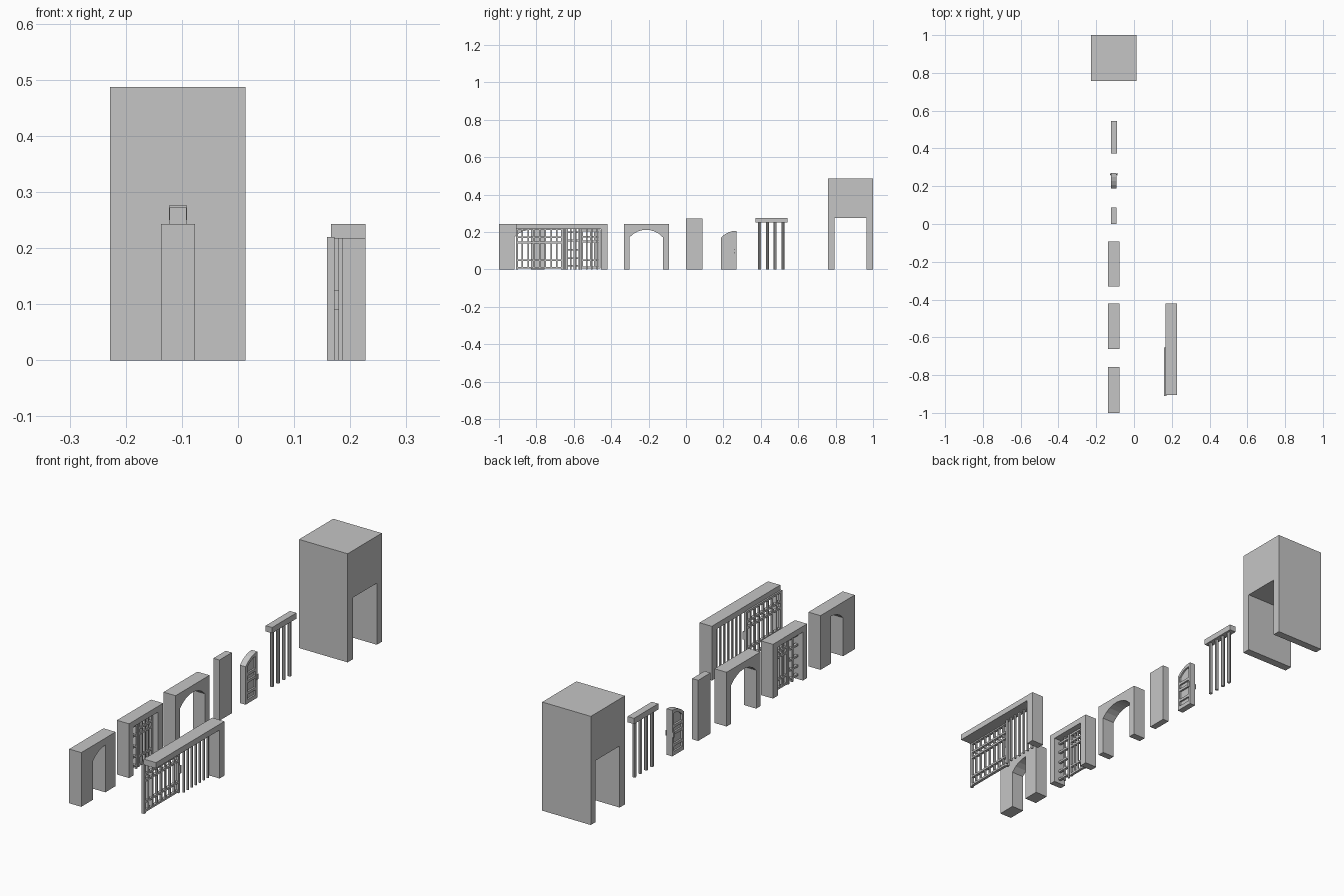
import bpy, bmesh, math
from mathutils import Vector

cube = bpy.data.objects.get("Cube")
if cube:
    bpy.data.objects.remove(cube)

grey = bpy.data.materials.new("plain_grey")
grey.use_nodes = True
COLOUR = (0.56, 0.56, 0.56, 1)
grey.diffuse_color = COLOUR
grey.node_tree.nodes["Principled BSDF"].inputs["Base Color"].default_value = COLOUR


def finish(name, bm):
    bmesh.ops.recalc_face_normals(bm, faces=bm.faces)
    mesh = bpy.data.meshes.new(name)
    bm.to_mesh(mesh)
    bm.free()
    mesh.materials.append(grey)
    ob = bpy.data.objects.new(name, mesh)
    bpy.context.collection.objects.link(ob)
    return ob


def add_slab(bm, x0, x1, outline):
    """Extrude a (y, z) outline along x."""
    face = bm.faces.new([bm.verts.new((x0, y, z)) for y, z in outline])
    out = bmesh.ops.extrude_face_region(bm, geom=[face])
    verts = [g for g in out["geom"] if isinstance(g, bmesh.types.BMVert)]
    bmesh.ops.translate(bm, verts=verts, vec=Vector((x1 - x0, 0, 0)))


def add_box(bm, x0, x1, y0, y1, z0, z1):
    add_slab(bm, x0, x1, [(y0, z0), (y1, z0), (y1, z1), (y0, z1)])


def slab(name, x0, x1, outline):
    bm = bmesh.new()
    add_slab(bm, x0, x1, outline)
    return finish(name, bm)


def boxes(name, *dims):
    bm = bmesh.new()
    for d in dims:
        add_box(bm, *d)
    return finish(name, bm)


def half_arch(y0, width, spring, rise, steps=4):
    """Points rising from the springing at y0 to the crown at y0 + width."""
    radius = (width ** 2 + rise ** 2) / (2 * rise)
    pts = []
    for i in range(steps + 1):
        d = width * (1 - i / steps)
        drop = radius - math.sqrt(radius ** 2 - d * d)
        pts.append((y0 + width - d, spring + rise - drop))
    return pts


def portal(name, x0, x1, y0, y1, top, opening):
    """Wall with an opening that reaches the ground; opening runs from -y to +y."""
    a, b = opening[0][0], opening[-1][0]
    slab(name, x0, x1, [(y0, 0), (a, 0)] + opening + [(b, 0), (y1, 0), (y1, top), (y0, top)])


def bar_row(name, x0, x1, y0, y1, count, half, z0, z1):
    step = (y1 - y0) / (count - 1)
    boxes(name, *[(x0, x1, y0 + i * step - half, y0 + i * step + half, z0, z1)
                  for i in range(count)])


WALL = (-0.137, -0.077)
HIGH = 0.243
SPRING, RISE = 0.172, 0.04

# Tall block with a square passage
portal("tower_block", -0.228, 0.013, 0.758, 1.0, 0.487, [(0.795, 0.276), (0.965, 0.276)])

# Beam carried by four slim columns
boxes("column_beam", (-0.123, -0.091, 0.372, 0.544, 0.25, 0.276))
for i in range(4):
    bm = bmesh.new()
    bmesh.ops.create_cone(bm, cap_ends=True, segments=8, radius1=0.008, radius2=0.008, depth=0.25)
    bmesh.ops.translate(bm, verts=bm.verts, vec=(-0.107, 0.394 + i * 0.0415, 0.125))
    finish(f"column_{i + 1}", bm)

# Plain wall section
boxes("plain_wall", (-0.122, -0.092, 0, 0.088, 0, 0.272))

# Door leaf with a half arched top: thin core, raised frame, handles
D0, DW = 0.187, 0.083
top_edge = half_arch(D0, DW, 0.17, 0.037)
slab("door_core", -0.113, -0.101, [(D0 + DW, 0), (D0, 0)] + top_edge)
bm = bmesh.new()
DX = (-0.121, -0.093)
edge = 0.012
inner = half_arch(D0 + edge, DW - 2 * edge, 0.162, 0.028)
outer = half_arch(D0, DW, 0.17, 0.037)
add_slab(bm, *DX, [(D0 + edge, 0), (D0, 0)] + outer + [(D0 + DW, 0), (D0 + DW - edge, 0)] + inner[::-1])
for z0, z1 in ((0, 0.018), (0.04, 0.052), (0.092, 0.104), (0.124, 0.136)):
    add_box(bm, *DX, D0 + edge, D0 + DW - edge, z0, z1)
finish("door_frame", bm)
boxes("door_handles", (-0.127, -0.087, D0 + DW - 0.01, D0 + DW - 0.004, 0.095, 0.105),
      (-0.127, -0.124, D0 + DW - 0.012, D0 + DW + 0.001, 0.085, 0.108),
      (-0.09, -0.087, D0 + DW - 0.012, D0 + DW + 0.001, 0.085, 0.108))

# Wide arch
left = half_arch(-0.302, 0.089, SPRING, RISE)
right = [(-0.426 - y, z) for y, z in left[-2::-1]]
portal("wide_arch", *WALL, -0.332, -0.092, HIGH, left + right)

# Narrow half arch
portal("half_arch_wall", *WALL, -1.0, -0.757, HIGH, half_arch(-0.918, 0.088, SPRING, RISE))

# Square gateway with a barred leaf and cross bars
portal("gateway_wall", *WALL, -0.662, -0.42, HIGH, [(-0.632, 0.217), (-0.455, 0.217)])
GX = (-0.113, -0.101)
boxes("gateway_leaf_frame",
      (*GX, -0.56, -0.55, 0.004, 0.214), (*GX, -0.467, -0.457, 0.004, 0.214),
      *[(*GX, -0.55, -0.467, z, z + 0.009) for z in (0.006, 0.045, 0.145, 0.17, 0.204)])
bar_row("gateway_leaf_bars", -0.111, -0.103, -0.53, -0.487, 3, 0.004, 0.006, 0.21)
bar_row("gateway_fixed_bars", -0.111, -0.103, -0.598, -0.57, 2, 0.004, 0, 0.217)
boxes("gateway_cross_bars",
      *[(*GX, -0.632, -0.57, z, z + 0.009) for z in (0.015, 0.055, 0.1, 0.15, 0.195)])

# Long gate: beam, end post, sliding leaf and fixed bars
boxes("long_gate_beam", (0.166, 0.227, -0.905, -0.42, 0.217, HIGH))
boxes("long_gate_post", (0.166, 0.227, -0.455, -0.42, 0, 0.217))
SX = (0.159, 0.172)
S0, S1 = -0.91, -0.655
boxes("sliding_leaf_frame",
      (*SX, S0, S0 + 0.013, 0, 0.22), (*SX, S1 - 0.013, S1, 0, 0.22),
      *[(*SX, S0 + 0.013, S1 - 0.013, z, z + 0.009)
        for z in (0.005, 0.045, 0.14, 0.168, 0.211)])
bar_row("sliding_leaf_bars", 0.161, 0.17, S0 + 0.035, S1 - 0.035, 7, 0.004, 0.005, 0.215)
bar_row("long_gate_fixed_bars", 0.179, 0.187, -0.645, -0.475, 7, 0.004, 0, 0.217)
boxes("sliding_leaf_handle", (0.172, 0.18, S1 - 0.01, S1 - 0.003, 0.09, 0.125))
